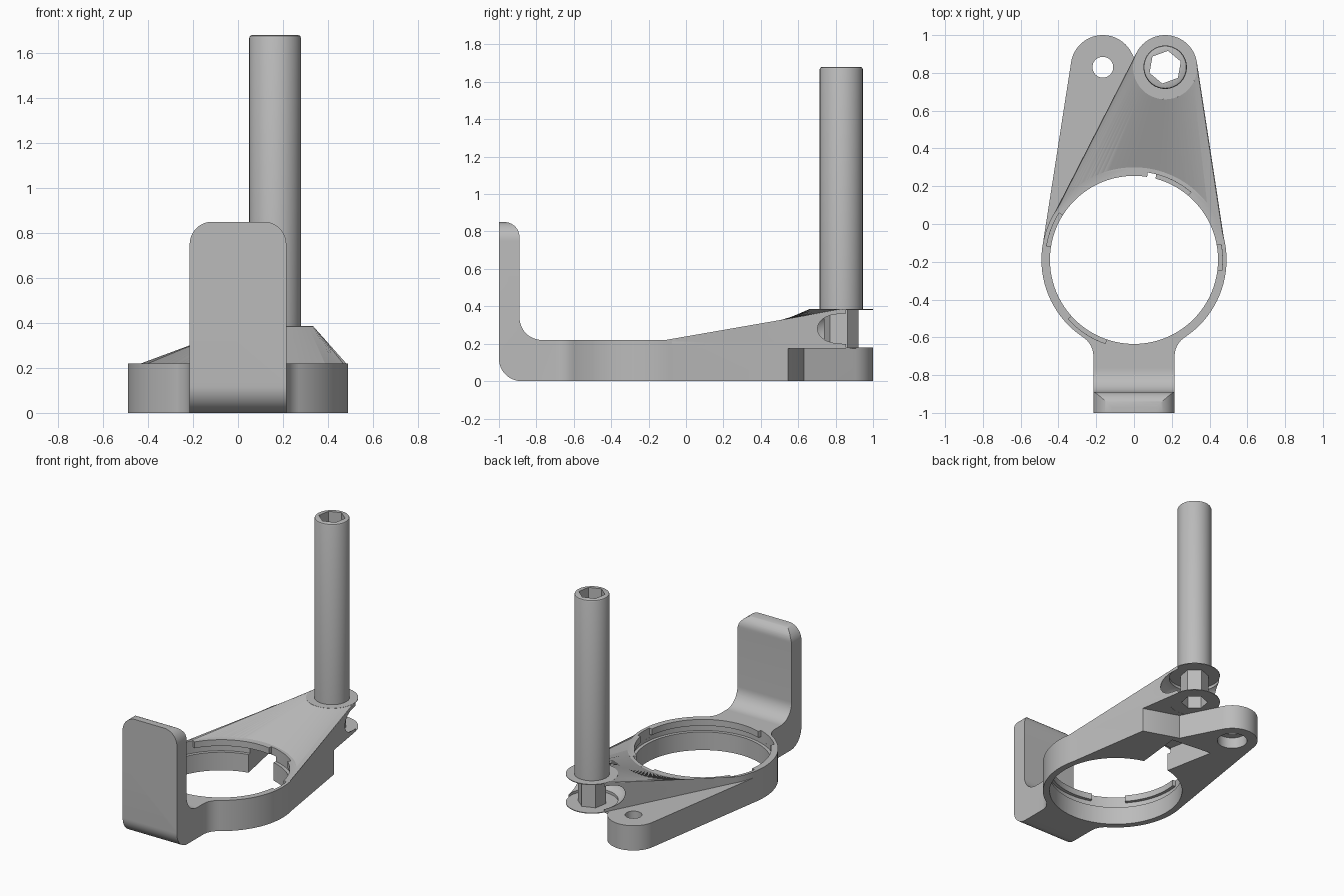
import bpy, bmesh
from math import cos, sin, radians, atan2, acos, hypot, degrees
from mathutils import Vector
from mathutils.geometry import convex_hull_2d

if "Cube" in bpy.data.objects:
    bpy.data.objects.remove(bpy.data.objects["Cube"], do_unlink=True)

GREY = bpy.data.materials.new("plain grey")
GREY.use_nodes = True
GREY.diffuse_color = (0.5, 0.5, 0.5, 1)
GREY.node_tree.nodes["Principled BSDF"].inputs["Base Color"].default_value = (0.5, 0.5, 0.5, 1)

RING = (0, -0.19, 0.49)        # x, y, radius
POST = (0.165, 0.83, 0.17)
EAR = (-0.165, 0.83, 0.17)
RING_TOP, ARM_TOP, SPOOL_TOP = 0.22, 0.178, 0.385
HALF = 0.215


def arc(cx, cy, r, a0, a1, n=12):
    steps = [radians(a0 + (a1 - a0) * i / n) for i in range(n + 1)]
    return [(cx + r * cos(a), cy + r * sin(a)) for a in steps]


def circle(cx, cy, r, n=96, turn=0):
    return arc(cx, cy, r, turn, turn + 360, n)[:-1]


def hull(points):
    return [points[i] for i in convex_hull_2d([Vector(p) for p in points])]


def finish(bm, name):
    bmesh.ops.recalc_face_normals(bm, faces=bm.faces)
    mesh = bpy.data.meshes.new(name)
    bm.to_mesh(mesh)
    bm.free()
    mesh.materials.append(GREY)
    ob = bpy.data.objects.new(name, mesh)
    bpy.context.collection.objects.link(ob)
    return ob


def prism(name, pts, lo, hi, axis="z"):
    place = {"x": lambda p, h: (h, p[0], p[1]),
             "y": lambda p, h: (p[0], h, p[1]),
             "z": lambda p, h: (p[0], p[1], h)}[axis]
    bm = bmesh.new()
    a = [bm.verts.new(place(p, lo)) for p in pts]
    b = [bm.verts.new(place(p, hi)) for p in pts]
    bm.faces.new(a)
    bm.faces.new(b)
    for i in range(len(pts)):
        j = (i + 1) % len(pts)
        bm.faces.new((a[i], a[j], b[j], b[i]))
    return finish(bm, name)


def combine(target, tool, operation):
    mod = target.modifiers.new("combine", "BOOLEAN")
    mod.operation, mod.object, mod.solver = operation, tool, "EXACT"
    bpy.context.view_layer.objects.active = target
    bpy.ops.object.modifier_apply(modifier=mod.name)
    bpy.data.objects.remove(tool, do_unlink=True)


def smooth(ob):
    bpy.ops.object.select_all(action="DESELECT")
    ob.select_set(True)
    bpy.context.view_layer.objects.active = ob
    bpy.ops.object.shade_smooth_by_angle(angle=radians(30))


# Clamp ring and low ear arm
body = prism("clamp_body", circle(*RING), 0, RING_TOP)
combine(body, prism("ear_arm", hull(circle(*RING) + circle(*EAR)), 0, ARM_TOP), "UNION")

# Sloping arm: ruled from the back of the ring to the front of the post flange
dx, dy = POST[0] - RING[0], POST[1] - RING[1]
mid = degrees(atan2(dy, dx))
spread = degrees(acos((RING[2] - POST[2]) / hypot(dx, dy)))
N = 40
ring_arc = arc(RING[0], RING[1], RING[2] - 0.002, mid + spread, mid - spread, N)
post_arc = arc(*POST, mid + spread, mid - spread + 360, N)
bm = bmesh.new()


def row(pts, z):
    return [bm.verts.new((x, y, z)) for x, y in pts]


r_low, p_low = row(ring_arc, 0.175), row(post_arc, 0.175)
r_top, p_top = row(ring_arc, RING_TOP - 0.001), row(post_arc, SPOOL_TOP)
for a, b in ((r_top, p_top), (r_low, r_top), (p_low, p_top)):
    for i in range(N):
        bm.faces.new((a[i], a[i + 1], b[i + 1], b[i]))
bm.faces.new(r_low + p_low[::-1])
for i in (0, N):
    bm.faces.new((r_low[i], p_low[i], p_top[i], r_top[i]))
slope = finish(bm, "sloping_arm")

# Round scoop around the post
bpy.ops.mesh.primitive_torus_add(major_radius=0.145, minor_radius=0.085, major_segments=64,
                                 minor_segments=24, location=(POST[0], POST[1], 0.28))
combine(slope, bpy.context.object, "DIFFERENCE")
combine(body, slope, "UNION")

# Solid foot below the sloping arm, cut off before the post
side = Vector(ring_arc[-1]).lerp(Vector(post_arc[-1]), 0.68)
foot = [ring_arc[-1], tuple(side), (0.13, 0.63), (-0.05, 0.6), (0, 0)]
combine(body, prism("arm_foot", foot, 0, 0.2), "UNION")

# Neck with concave fillets, and upright finger plate
flare = arc(0.335, -0.70, 0.12, 180, 123)
neck = [(HALF, -0.78)] + flare + [(0.2, -0.5)]
neck += [(-x, y) for x, y in reversed(neck)]
combine(body, prism("neck", neck, 0, RING_TOP), "UNION")
profile = ([(-0.68, 0)] + arc(-0.88, 0.12, 0.12, 270, 180) + [(-1, 0.85)]
           + arc(-0.97, 0.77, 0.08, 90, 0) + arc(-0.77, 0.34, 0.12, 180, 270) + [(-0.68, RING_TOP)])
plate = prism("plate", profile, -HALF, HALF, "x")
corner = [(HALF, -0.1)] + arc(HALF - 0.1, 0.75, 0.1, 0, 90)
corner += [(-x, z) for x, z in reversed(corner)]
combine(plate, prism("plate_outline", corner, -1.2, -0.5, "y"), "INTERSECT")
combine(body, plate, "UNION")

# Bore, inner groove and entry notches
combine(body, prism("bore", circle(RING[0], RING[1], 0.445), -0.1, 0.6), "DIFFERENCE")
combine(body, prism("groove", circle(RING[0], RING[1], 0.468), 0.13, 0.175), "DIFFERENCE")
for a0, a1 in ((50, 81), (-7, 10), (148, 171), (222, 251)):
    notch = arc(RING[0], RING[1], 0.468, a0, a1) + arc(RING[0], RING[1], 0.35, a1, a0)
    combine(body, prism("notch", notch, 0.15, 0.5), "DIFFERENCE")

# Pocket behind the ring, open below
pocket = [(-0.08, 0.2), (0.11, 0.2), (0.15, 0.58), (-0.16, 0.61)]
combine(body, prism("pocket", pocket, -0.1, 0.165), "DIFFERENCE")

# Pivot hole with counterbore in the ear
combine(body, prism("ear_hole", circle(EAR[0], EAR[1], 0.055, 48), -0.1, 0.4), "DIFFERENCE")
combine(body, prism("ear_counterbore", circle(EAR[0], EAR[1], 0.1, 48), -0.1, 0.08), "DIFFERENCE")
smooth(body)

# Tall tube with a softened top rim
px, py = POST[:2]
tube = prism("tall_tube", circle(px, py, 0.115, 64), SPOOL_TOP, 1.68)
bm = bmesh.new()
bm.from_mesh(tube.data)
rim = [e for e in bm.edges if all(v.co.z > 1.6 for v in e.verts)]
bmesh.ops.bevel(bm, geom=rim, offset=0.012, segments=2, affect="EDGES", profile=0.5)
bm.to_mesh(tube.data)
bm.free()

# Thin spool flanges and hexagonal core
parts = [tube,
         prism("upper_flange", circle(px, py, 0.17, 64), SPOOL_TOP - 0.004, SPOOL_TOP + 0.001),
         prism("lower_flange", circle(px, py, 0.17, 64), 0.176, 0.181),
         prism("hex_core", circle(px, py, 0.094, 6, 20), 0.178, SPOOL_TOP)]
for part in parts:
    combine(part, prism("hex_hole", circle(px, py, 0.088, 6, 20), 0.1, 1.8), "DIFFERENCE")
    smooth(part)
